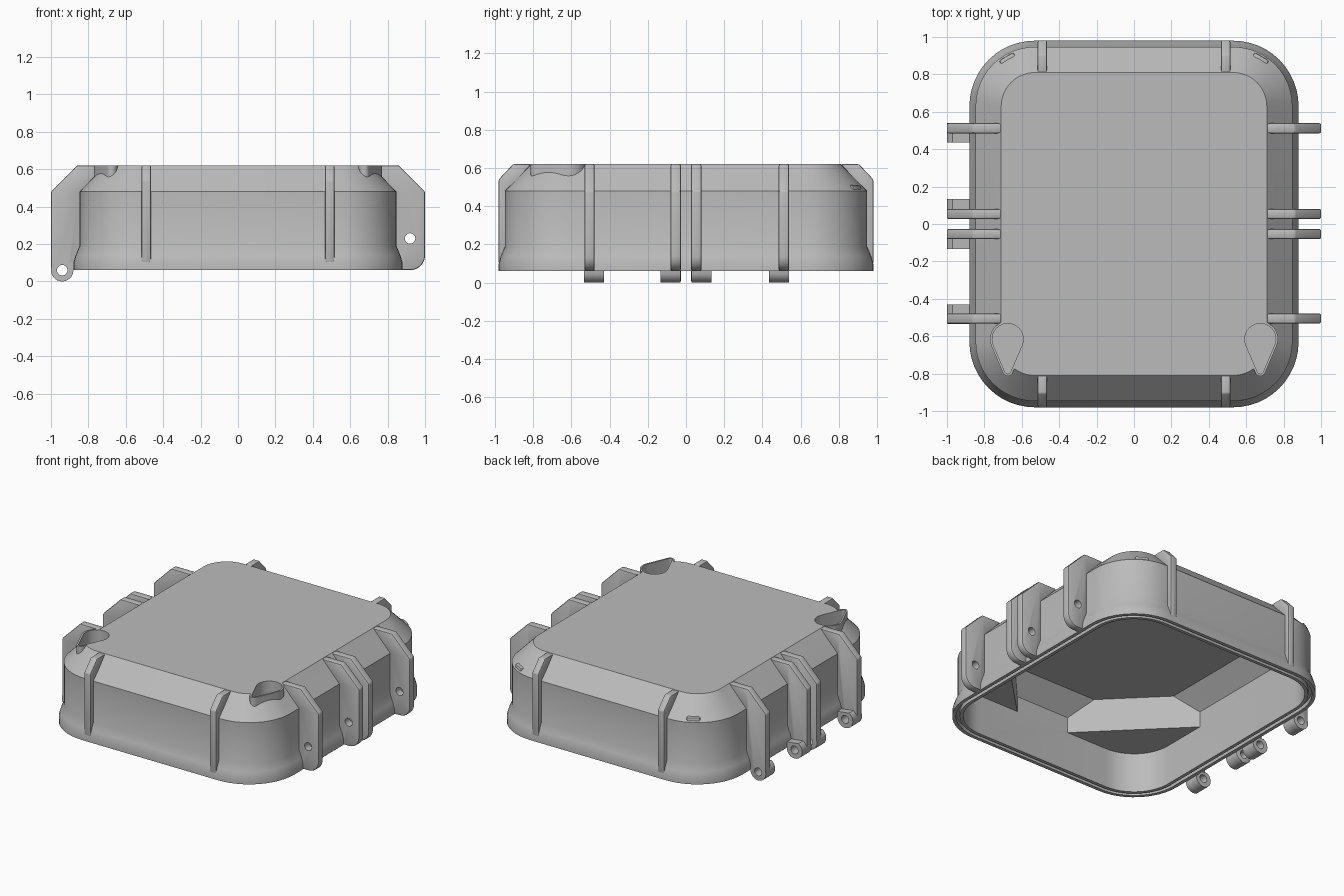
import bpy, bmesh
from math import sin, cos, pi, asin, radians
from mathutils import Matrix

old = bpy.data.objects.get("Cube")
if old:
    bpy.data.objects.remove(old, do_unlink=True)

grey = bpy.data.materials.new("light grey")
grey.use_nodes = True
colour = (0.5, 0.5, 0.5, 1)
grey.diffuse_color = colour
grey.node_tree.nodes["Principled BSDF"].inputs["Base Color"].default_value = colour


def finish(name, bm):
    bmesh.ops.recalc_face_normals(bm, faces=bm.faces)
    mesh = bpy.data.meshes.new(name)
    bm.to_mesh(mesh)
    bm.free()
    mesh.materials.append(grey)
    obj = bpy.data.objects.new(name, mesh)
    bpy.context.collection.objects.link(obj)
    return obj


def select(obj):
    bpy.ops.object.select_all(action='DESELECT')
    obj.select_set(True)
    bpy.context.view_layer.objects.active = obj


def cut(obj, cutter, keep=False):
    mod = obj.modifiers.new("cut", 'BOOLEAN')
    mod.operation = 'DIFFERENCE'
    mod.solver = 'EXACT'
    mod.object = cutter
    select(obj)
    bpy.ops.object.modifier_apply(modifier=mod.name)
    if not keep:
        bpy.data.objects.remove(cutter, do_unlink=True)


def bevel(obj, width):
    mod = obj.modifiers.new("bevel", 'BEVEL')
    mod.width = width
    mod.segments = 2
    mod.limit_method = 'ANGLE'
    mod.angle_limit = radians(40)
    select(obj)
    bpy.ops.object.modifier_apply(modifier=mod.name)


def smooth(obj):
    select(obj)
    bpy.ops.object.shade_smooth_by_angle(angle=radians(30))


def arc(cx, cy, r, a, b, n=10):
    return [(cx + r * cos(a + (b - a) * i / n), cy + r * sin(a + (b - a) * i / n))
            for i in range(n + 1)]


def rounded_rect(inset):
    r = 0.35 - inset
    pts = []
    for k, (sx, sy) in enumerate([(1, 1), (-1, 1), (-1, -1), (1, -1)]):
        pts += arc(sx * 0.53, sy * 0.63, r, k * pi / 2, (k + 1) * pi / 2, 12)
    return pts


def loft(name, levels):
    """Closed solid through rounded rectangles given as (inset, height)."""
    bm = bmesh.new()
    rings = [[bm.verts.new((x, y, z)) for x, y in rounded_rect(d)] for d, z in levels]
    for a, b in zip(rings, rings[1:]):
        for i in range(len(a)):
            j = (i + 1) % len(a)
            bm.faces.new((a[i], a[j], b[j], b[i]))
    bm.faces.new(rings[0])
    bm.faces.new(rings[-1])
    return finish(name, bm)


def prism(name, pts, axis, lo, hi):
    """Extrude a flat outline along an axis."""
    place = {'x': lambda u, v, w: (w, u, v),
             'y': lambda u, v, w: (u, w, v),
             'z': lambda u, v, w: (u, v, w)}[axis]
    bm = bmesh.new()
    a = [bm.verts.new(place(u, v, lo)) for u, v in pts]
    b = [bm.verts.new(place(u, v, hi)) for u, v in pts]
    for i in range(len(a)):
        j = (i + 1) % len(a)
        bm.faces.new((a[i], a[j], b[j], b[i]))
    bm.faces.new(a)
    bm.faces.new(b)
    return finish(name, bm)


def circle(cx, cy, r, n=24):
    return arc(cx, cy, r, 0, 2 * pi, n)[:-1]


def teardrop(side, inset):
    big, small, gap = 0.095, 0.028, 0.17
    t = asin((big - small) / gap)
    pts = arc(0.675, -0.615, big - inset, -t, pi + t, 20)
    pts += arc(0.675, -0.615 - gap, small - inset, pi + t, 2 * pi - t, 8)
    return [(side * x, y) for x, y in pts]


# Lid shell with a seal groove in its rim
shell = loft("lid_shell", [(0.047, 0.06), (0.047, 0.09), (0.024, 0.09), (0.024, 0.06),
                           (0, 0.06), (0, 0.10), (0.012, 0.14), (0.033, 0.19),
                           (0.033, 0.48), (0.17, 0.62)])
cavity = loft("cavity", [(0.07, 0), (0.07, 0.45), (0.19, 0.575)])

# Gussets left solid in the two front corners
for s in (1, -1):
    outline = [(s * 0.81, -0.31), (s * 1.2, -0.31), (s * 1.2, -1.2), (s * 0.21, -1.2),
               (s * 0.21, -0.91)]
    cut(cavity, prism("gusset", outline, 'z', 0.34, 0.8))
cut(shell, cavity)

# Teardrop pockets sunk into the gussets, each with a thin collar
for s, side in ((1, "left"), (-1, "right")):
    cut(shell, prism("pocket", teardrop(s, 0), 'z', 0.37, 0.8))
    collar = prism("pocket_collar_" + side, teardrop(s, 0), 'z', 0.37, 0.62)
    cut(collar, prism("pocket_hole", teardrop(s, 0.012), 'z', 0.38, 0.8))
    smooth(collar)
smooth(shell)

# Latch fins on the left, hinge fins with knuckles on the right
root = [(0.87, 0.08), (0.84, 0.2), (0.84, 0.48), (0.71, 0.62), (0.86, 0.62), (1, 0.48)]
latch = root + arc(0.92, 0.14, 0.08, 0, -pi / 2, 8) + [(0.87, 0.06)]
hinge = root + arc(0.94, 0.06, 0.06, 0, -pi, 14)
knuckle = [(0.87, 0.10), (0.97, 0.112)] + arc(0.94, 0.06, 0.06, pi / 3, -pi, 20)


def mirrored(pts):
    return [(-x, z) for x, z in pts]


for n, (y, ky) in enumerate([(0.512, 0.487), (0.054, 0.082), (-0.054, -0.082),
                             (-0.505, -0.482)]):
    fin = prism(f"latch_fin_{n + 1}", latch, 'y', y - 0.027, y + 0.027)
    bevel(fin, 0.009)
    cut(fin, prism("pin", circle(0.92, 0.23, 0.028), 'y', y - 0.2, y + 0.2))
    fin2 = prism(f"hinge_fin_{n + 1}", mirrored(hinge), 'y', y - 0.027, y + 0.027)
    bevel(fin2, 0.009)
    roll = prism(f"hinge_knuckle_{n + 1}", mirrored(knuckle), 'y', ky - 0.052, ky + 0.052)
    pin = prism("pin", circle(-0.94, 0.06, 0.028), 'y', y - 0.2, y + 0.2)
    cut(fin2, pin, keep=True)
    cut(roll, pin)
    for obj in (fin, fin2, roll):
        smooth(obj)

# Slim ribs on the front and back walls
rib = [(0.81, 0.62), (0.905, 0.62), (0.98, 0.54), (0.98, 0.10), (0.93, 0.2), (0.93, 0.48)]
for end, s in (("back", 1), ("front", -1)):
    for side, x in (("left", 0.49), ("right", -0.49)):
        obj = prism(f"{end}_rib_{side}", [(s * y, z) for y, z in rib], 'x',
                    x - 0.025, x + 0.025)
        bevel(obj, 0.007)
        smooth(obj)

# Small nubs on the shoulders of the back corners
for s, side in ((1, "left"), (-1, "right")):
    bm = bmesh.new()
    bmesh.ops.create_cube(bm, size=1)
    spin = Matrix.Rotation(-s * radians(30), 4, 'Z')
    bmesh.ops.transform(bm, verts=bm.verts, matrix=Matrix.Translation((s * 0.672, 0.875, 0.485))
                        @ spin @ Matrix.Diagonal((0.09, 0.05, 0.05, 1)))
    nub = finish("corner_nub_" + side, bm)
    bevel(nub, 0.012)
    smooth(nub)
